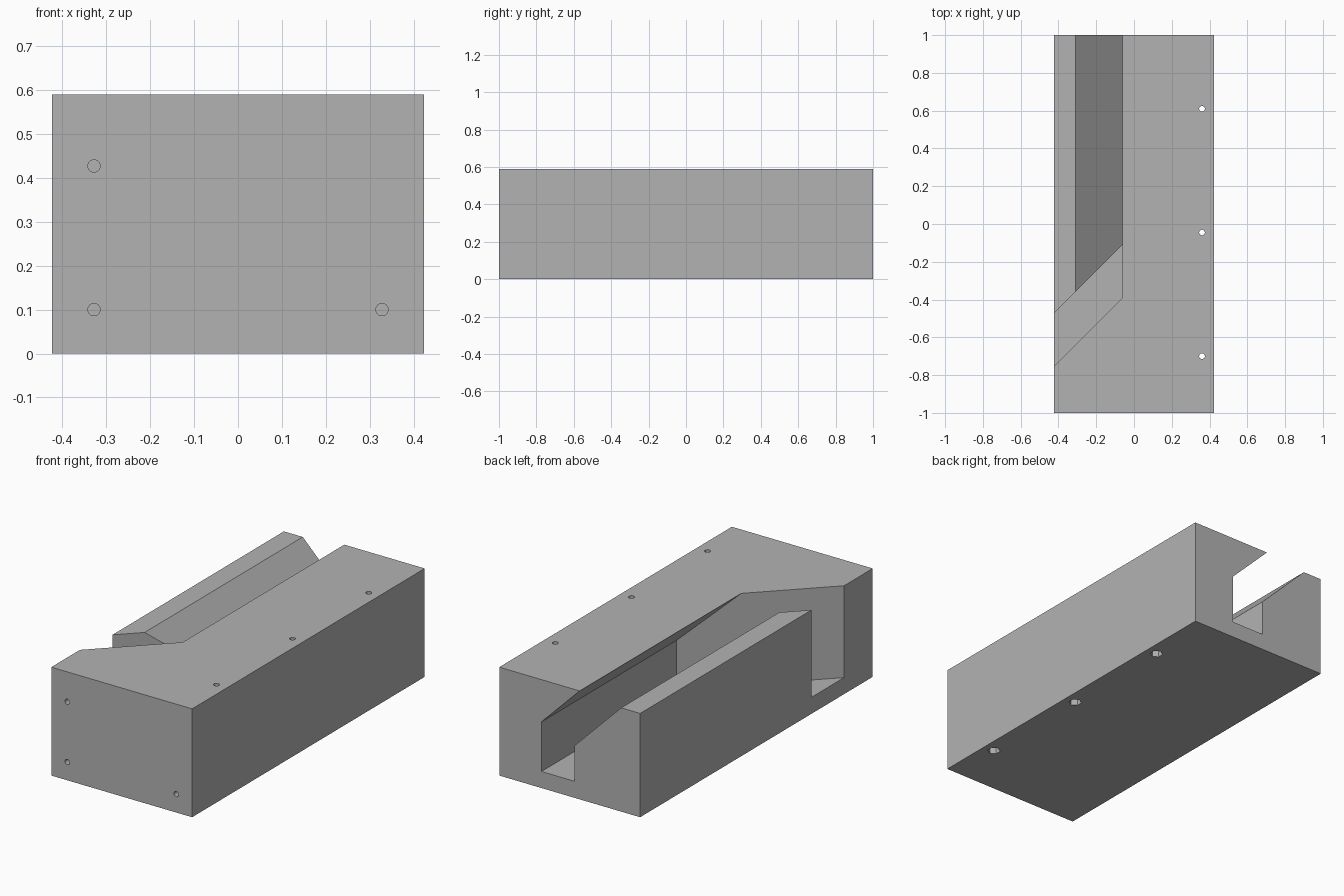
import bpy
import bmesh
import math
from mathutils import Matrix, Vector

cube = bpy.data.objects.get("Cube")
if cube:
    bpy.data.objects.remove(cube, do_unlink=True)

grey = bpy.data.materials.new("plain grey")
grey.use_nodes = True
colour = (0.45, 0.45, 0.45, 1)
grey.diffuse_color = colour
grey.node_tree.nodes["Principled BSDF"].inputs["Base Color"].default_value = colour

W, H = 0.424, 0.59      # half width and height of the block
FLOOR = 0.09            # height of the channel floor


def finish(bm, name, helper=True):
    bmesh.ops.recalc_face_normals(bm, faces=bm.faces)
    mesh = bpy.data.meshes.new(name)
    bm.to_mesh(mesh)
    bm.free()
    mesh.materials.append(grey)
    obj = bpy.data.objects.new(name, mesh)
    bpy.context.collection.objects.link(obj)
    if helper:
        obj.hide_render = True
        obj.hide_viewport = True
    return obj


def mitred_bar(name, profile, offset, back):
    """Run an x-z profile from the diagonal plane y = x + offset to y = back."""
    bm = bmesh.new()
    front = [bm.verts.new((x, x + offset, z)) for x, z in profile]
    rear = [bm.verts.new((x, back, z)) for x, z in profile]
    bm.faces.new(front)
    bm.faces.new(rear[::-1])
    for i in range(len(profile)):
        j = (i + 1) % len(profile)
        bm.faces.new((front[i], rear[i], rear[j], front[j]))
    return finish(bm, name)


def drill(name, start, end, radius, sides):
    """Prism cutter between two points."""
    a, b = Vector(start), Vector(end)
    turn = (b - a).to_track_quat('Z', 'Y').to_matrix().to_4x4()
    bm = bmesh.new()
    bmesh.ops.create_cone(bm, cap_ends=True, segments=sides, radius1=radius,
                          radius2=radius, depth=(b - a).length,
                          matrix=Matrix.Translation((a + b) / 2) @ turn)
    return finish(bm, name)


def cut(target, cutter):
    mod = target.modifiers.new(cutter.name, 'BOOLEAN')
    mod.operation = 'DIFFERENCE'
    mod.solver = 'EXACT'
    mod.object = cutter


# Main block
bm = bmesh.new()
bmesh.ops.create_cube(bm, size=1, matrix=Matrix.Translation((0, 0, H / 2))
                      @ Matrix.Diagonal((2 * W, 2, H, 1)))
block = finish(bm, "block", helper=False)

# Open space under the slanted overhang, with a diagonal front wall
channel = mitred_bar("channel_cutter", [
    (-0.5, FLOOR), (0.17, FLOOR), (0.17, 0.36), (-0.17, 0.7), (-0.5, 0.7)],
    -0.33, 1.1)

# Side rail left standing inside that space, with a bevelled inner edge
rail = mitred_bar("rail_keeper", [
    (-0.6, -0.1), (-0.03, -0.1), (-0.03, 0.285), (-0.31, 0.565), (-0.6, 0.565)],
    -0.05, 1.2)
cut(channel, rail)
cut(block, channel)

# Bolt holes down through the left side, with hexagonal nut recesses below
for i, y in enumerate((-0.70, -0.045, 0.61)):
    cut(block, drill(f"bolt_hole_cutter_{i}", (0.36, y, -0.1), (0.36, y, 0.7), 0.015, 24))
    cut(block, drill(f"nut_recess_cutter_{i}", (0.36, y, -0.05), (0.36, y, 0.05), 0.033, 6))

# Blind holes in the front
for i, (x, z) in enumerate(((-0.328, 0.427), (-0.328, 0.1), (0.328, 0.1))):
    cut(block, drill(f"front_hole_cutter_{i}", (x, -1.1, z), (x, -0.85, z), 0.014, 24))
